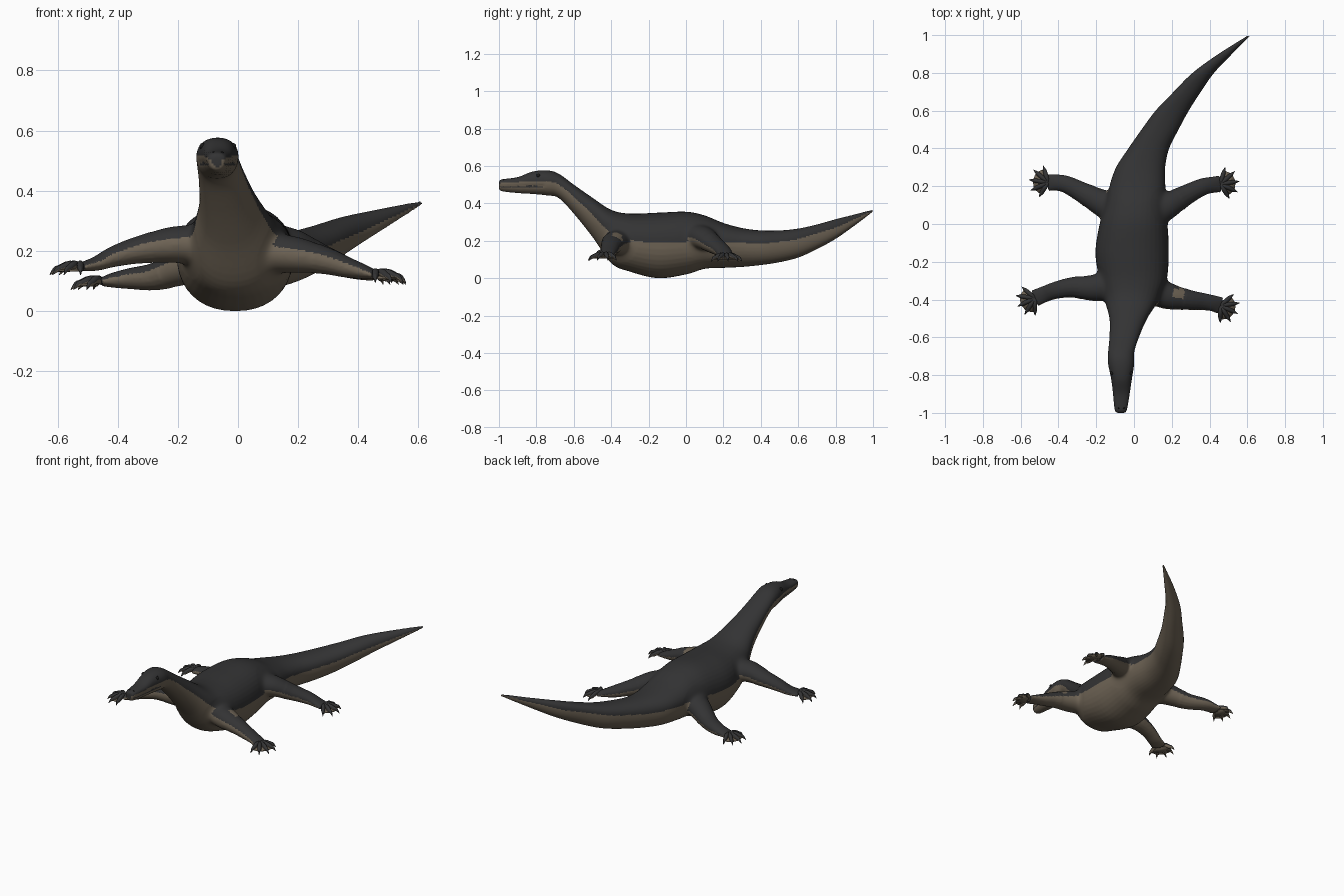
import bpy, bmesh, math
from mathutils import Vector
from mathutils.bvhtree import BVHTree

cube = bpy.data.objects.get("Cube")
if cube:
    bpy.data.objects.remove(cube)


def material(name, r, g, b):
    m = bpy.data.materials.new(name)
    m.use_nodes = True
    m.diffuse_color = (r, g, b, 1)
    bsdf = m.node_tree.nodes["Principled BSDF"]
    bsdf.inputs["Base Color"].default_value = (r, g, b, 1)
    bsdf.inputs["Roughness"].default_value = 0.7
    return m


MATS = [material("dark hide", 0.033, 0.033, 0.034),
        material("tan belly", 0.155, 0.125, 0.09),
        material("black", 0.01, 0.01, 0.01)]
DARK, TAN, BLACK = range(3)


def paint(me, rule):
    """Smooth shade and colour each face by rule(face index, centre)."""
    me.materials.clear()
    for m in MATS:
        me.materials.append(m)
    me.shade_smooth()
    for p in me.polygons:
        p.material_index = rule(p.index, p.center)


def make_object(name, verts, faces, rule):
    me = bpy.data.meshes.new(name)
    me.from_pydata(verts, [], faces)
    paint(me, rule)
    ob = bpy.data.objects.new(name, me)
    bpy.context.collection.objects.link(ob)
    return ob


def loft(name, rings, rule):
    """Skin closed rings; rule gets the ring number, side number and centre."""
    n = len(rings[0])
    verts = [v for r in rings for v in r]
    faces = [(i * n + k, (i + 1) * n + k, (i + 1) * n + (k + 1) % n, i * n + (k + 1) % n)
             for i in range(len(rings) - 1) for k in range(n)]
    sides = len(faces)
    faces += [tuple(range(n)), tuple(reversed(range(len(verts) - n, len(verts))))]

    def pick(i, c):
        return rule(i // n, i % n, c) if i < sides else DARK
    return make_object(name, verts, faces, pick)


def smooth_rows(rows, steps):
    """Catmull-Rom interpolation of every column of a table."""
    out = []
    for i in range(len(rows) - 1):
        a, b = rows[max(i - 1, 0)], rows[i]
        c, d = rows[i + 1], rows[min(i + 2, len(rows) - 1)]
        for s in range(steps):
            t = s / steps
            out.append([0.5 * (2 * q + (r - p) * t + (2 * p - 5 * q + 4 * r - u) * t * t
                               + (3 * q - p - 3 * r + u) * t ** 3)
                        for p, q, r, u in zip(a, b, c, d)])
    return out + [list(rows[-1])]


def power(v, e):
    return math.copysign(abs(v) ** e, v)


# Head, neck, trunk and tail: y, centre x, half width, top, colour line, bottom
BODY = [(-1, -.07, .016, .514, .5, .48), (-.985, -.07, .032, .528, .508, .465),
        (-.9, -.067, .044, .54, .513, .455), (-.82, -.066, .055, .57, .518, .45),
        (-.74, -.068, .069, .576, .516, .442),
        (-.68, -.068, .069, .558, .5, .428), (-.6, -.052, .078, .5, .435, .345),
        (-.5, -.03, .1, .43, .34, .22), (-.4, -.012, .145, .365, .24, .08),
        (-.3, -.005, .178, .345, .205, .035), (-.15, -.01, .194, .35, .19, 0),
        (0, -.002, .18, .355, .195, .02), (.1, .008, .163, .335, .195, .05),
        (.2, .018, .148, .295, .195, .055), (.3, .035, .13, .268, .19, .06),
        (.4, .078, .108, .255, .185, .07), (.5, .138, .098, .255, .195, .085),
        (.6, .202, .088, .265, .21, .11), (.7, .282, .072, .287, .24, .155),
        (.8, .367, .057, .315, .27, .21), (.9, .483, .036, .34, .315, .28),
        (1, .612, .006, .367, .361, .355)]
HALF = 20
rings = []
for y, cx, hw, top, mid, bot in smooth_rows(BODY, 6):
    ring = []
    for k in range(2 * HALF):
        a = math.pi * k / HALF
        c, s = power(math.cos(a), .9), power(math.sin(a), .9)
        # mouth crease pulled slightly inward
        crease = .93 if y < -.76 and k in (HALF + 2, 2 * HALF - 2) else 1
        ring.append((cx + hw * c * crease, y, mid + s * (top - mid if s > 0 else mid - bot)))
    rings.append(ring)


def body_colour(i, k, c):
    if k < HALF or (c.y < -.76 and k in (HALF + 2, 2 * HALF - 3)):
        return DARK
    return TAN


parts = [loft("trunk", rings, body_colour)]

# Eyes and nostrils on both sides of the head
for side, tag in ((-1, "right"), (1, "left")):
    for part, x, y, z, r in (("eye", .05, -.79, .548, .011), ("nostril", .014, -.975, .526, .005)):
        bpy.ops.mesh.primitive_uv_sphere_add(segments=12, ring_count=8, radius=r,
                                             location=(-.067 + side * x, y, z))
        ob = bpy.context.object
        ob.name = tag + "_" + part
        ob.data.materials.append(MATS[BLACK])
        ob.data.shade_smooth()


def tube(name, rows, rule, n=16, steps=4):
    """Elliptical tube along rows of x, y, z, half width, half height."""
    pts = smooth_rows(rows, steps)
    out = []
    for i, (x, y, z, w, h) in enumerate(pts):
        d = Vector(pts[min(i + 1, len(pts) - 1)][:3]) - Vector(pts[max(i - 1, 0)][:3])
        d.normalize()
        side = d.cross(Vector((0, 0, 1))).normalized()
        up = side.cross(d)
        out.append([Vector((x, y, z)) + side * w * math.cos(a) + up * h * math.sin(a)
                    for a in (math.tau * k / n for k in range(n))])
    return loft(name, out, rule)


WIDTHS = (.07, .075, .055, .046, .043, .046)
HEIGHTS = (.06, .065, .047, .035, .024, .014)
# Heading of the foot, the side row that also shows the belly colour, and the path
LEGS = {
    "front_right": (205, 7, [(0, -.27, .2), (-.18, -.335, .222), (-.32, -.335, .205),
                             (-.41, -.35, .182), (-.47, -.37, .158), (-.525, -.393, .146)]),
    "front_left": (-25, 0, [(0, -.3, .19), (.16, -.375, .19), (.28, -.4, .17),
                            (.36, -.41, .146), (.42, -.42, .13), (.458, -.432, .12)]),
    "hind_right": (172, 7, [(0, .02, .17), (-.15, .1, .155), (-.27, .165, .116),
                            (-.36, .21, .108), (-.42, .22, .102), (-.455, .22, .097)]),
    "hind_left": (8, 15, [(0, .0, .21), (.15, .08, .22), (.27, .15, .178),
                          (.36, .195, .146), (.42, .208, .126), (.457, .212, .115)]),
}
TOES = ((-66, .088), (-33, .098), (0, .098), (33, .098), (66, .088))

for leg, (heading, front_row, path) in LEGS.items():
    rows = [p + (w, h) for p, w, h in zip(path, WIDTHS, HEIGHTS)]

    def leg_colour(i, k, c):
        patch = leg == "front_left" and .2 < c.x < .27 and -.39 < c.y < -.34
        return TAN if k >= 8 or k == front_row or patch else DARK

    parts.append(tube(leg + "_leg", rows, leg_colour))
    wrist = Vector(path[-1])
    web = [wrist]
    previous = None
    # Splayed toes with drooping claws
    for number, (spread, length) in enumerate(TOES, 1):
        a = math.radians(heading + spread)
        d = Vector((math.cos(a), math.sin(a), 0))

        def spot(t, lift):
            return tuple(wrist + d * length * t + Vector((0, 0, lift)))

        toe = [spot(-.1, 0) + (.012, .011), spot(.35, .008) + (.012, .014),
               spot(.7, -.004) + (.011, .012), spot(.86, -.008) + (.007, .009),
               spot(1.04, -.026) + (.001, .001)]
        tube(leg + "_toe_%d" % number, toe, lambda i, k, c: TAN if k >= 5 else DARK,
             n=10, steps=3)
        tip = Vector(spot(.84, -.008))
        if previous:
            web.append((previous + tip) / 2)
        web.append(tip)
        previous = tip
    # Thin webbing between the toes
    fan = [(0, i, i + 1) for i in range(1, len(web) - 1)]
    ob = make_object(leg + "_web", web, fan, lambda i, c: TAN)
    ob.modifiers.new("thickness", "SOLIDIFY").thickness = .006

# Fuse trunk and legs into one skin, keeping each part's colours
bm = bmesh.new()
for ob in parts:
    bm.from_mesh(ob.data)
    bpy.data.objects.remove(ob)
bm.faces.ensure_lookup_table()
colours = [f.material_index for f in bm.faces]
tree = BVHTree.FromBMesh(bm)
body = make_object("body_and_legs", [], [], lambda i, c: DARK)
bm.to_mesh(body.data)
bm.free()
fuse = body.modifiers.new("fuse", "REMESH")
fuse.mode = "VOXEL"
fuse.voxel_size = .0065
skin = bpy.data.meshes.new_from_object(body.evaluated_get(bpy.context.evaluated_depsgraph_get()))
body.modifiers.clear()
body.data = skin
paint(skin, lambda i, c: colours[tree.find_nearest(c)[2]])

# Blend the shoulders and hips into the trunk
bm = bmesh.new()
bm.from_mesh(skin)
roots = [Vector(path[1]) for _, _, path in LEGS.values()]
joints = [v for v in bm.verts if min((v.co - r).length for r in roots) < .12]
for _ in range(30):
    bmesh.ops.smooth_vert(bm, verts=joints, factor=.5,
                          use_axis_x=True, use_axis_y=True, use_axis_z=True)
bm.to_mesh(skin)
bm.free()
